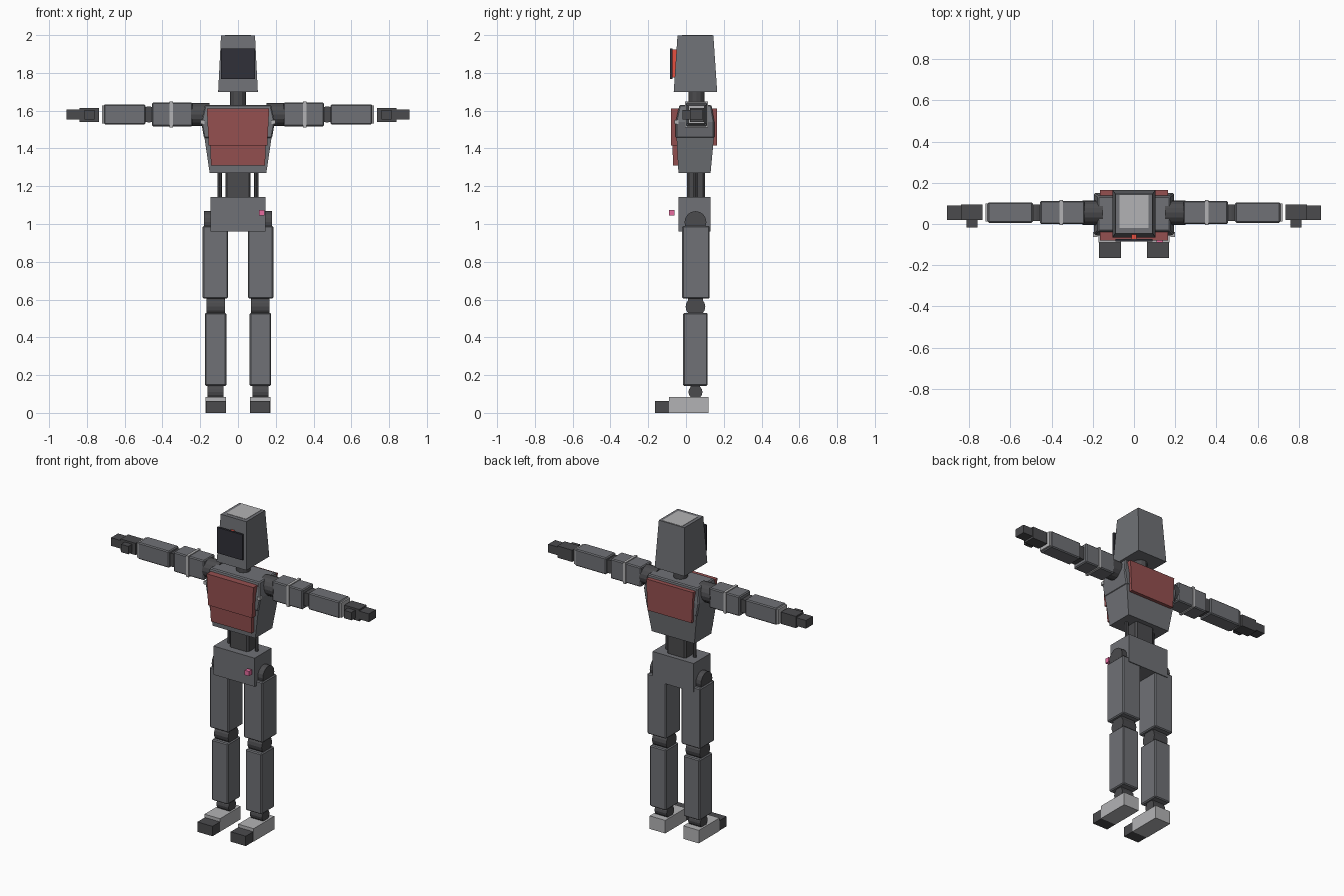
import bpy, bmesh, math
from mathutils import Matrix

if "Cube" in bpy.data.objects:
    bpy.data.objects.remove(bpy.data.objects["Cube"])


def material(name, rgb):
    m = bpy.data.materials.new(name)
    m.diffuse_color = (*rgb, 1)
    m.use_nodes = True
    m.node_tree.nodes["Principled BSDF"].inputs["Base Color"].default_value = m.diffuse_color
    return m


GREY = material("armour_grey", (0.16, 0.165, 0.18))
DARK = material("joint_dark", (0.07, 0.07, 0.075))
BLACK = material("visor_black", (0.03, 0.03, 0.04))
LIGHT = material("trim_light", (0.45, 0.45, 0.46))
RED = material("panel_red", (0.3, 0.08, 0.08))
GLOW = material("glow_red", (0.8, 0.08, 0.05))
PINK = material("tag_pink", (0.8, 0.15, 0.35))


def finish(name, bm, mat):
    bmesh.ops.recalc_face_normals(bm, faces=bm.faces)
    me = bpy.data.meshes.new(name)
    bm.to_mesh(me)
    bm.free()
    me.materials.append(mat)
    ob = bpy.data.objects.new(name, me)
    bpy.context.collection.objects.link(ob)
    return ob


def loft(name, sections, mat, bevel=0):
    """Rectangular sections (z, x0, x1, y0, y1) joined from bottom to top."""
    bm = bmesh.new()
    rings = [[bm.verts.new(p) for p in ((x0, y0, z), (x1, y0, z), (x1, y1, z), (x0, y1, z))]
             for z, x0, x1, y0, y1 in sections]
    bm.faces.new(rings[0])
    bm.faces.new(rings[-1])
    for a, b in zip(rings, rings[1:]):
        for i in range(4):
            j = (i + 1) % 4
            bm.faces.new((a[i], a[j], b[j], b[i]))
    ob = finish(name, bm, mat)
    if bevel:
        mod = ob.modifiers.new("edge_chamfer", 'BEVEL')
        mod.width = bevel
        mod.segments = 1
    return ob


def box(name, x, y, z, mat, bevel=0):
    x = sorted(x)
    return loft(name, [(z[0], *x, *y), (z[1], *x, *y)], mat, bevel)


def cyl(name, center, r, length, axis, mat, sides=16):
    bm = bmesh.new()
    rot = {'x': Matrix.Rotation(math.pi / 2, 4, 'Y'),
           'y': Matrix.Rotation(math.pi / 2, 4, 'X'), 'z': Matrix()}[axis]
    bmesh.ops.create_cone(bm, cap_ends=True, segments=sides, radius1=r, radius2=r,
                          depth=length, matrix=Matrix.Translation(center) @ rot)
    return finish(name, bm, mat)


# Head with top plate, visor and glowing strip
loft("head", [(1.70, -.105, .105, -.065, .165), (1.998, -.09, .09, -.045, .145)], GREY)
box("head_top_plate", (-.07, .07), (-.02, .14), (1.97, 2.0), LIGHT)
box("visor", (-.09, .09), (-.085, -.072), (1.767, 1.93), BLACK)
box("visor_light", (-.012, .012), (-.072, -.045), (1.775, 1.925), GLOW)
cyl("neck", (0, .055, 1.665), .042, .12, 'z', DARK, 12)

# Torso
loft("upper_chest", [(1.455, -.18, .18, -.055, .15), (1.54, -.195, .195, -.055, .15),
                     (1.63, -.175, .175, -.035, .135)], GREY, .006)
loft("lower_chest", [(1.27, -.15, .15, -.04, .13), (1.46, -.178, .178, -.05, .148)], GREY)
loft("chest_panel", [(1.415, -.155, .155, -.08, -.04), (1.612, -.165, .165, -.08, -.03)], RED)
loft("belly_panel", [(1.31, -.143, .143, -.068, -.035), (1.415, -.147, .147, -.072, -.035)], RED)
loft("back_panel", [(1.415, -.155, .155, .13, .165), (1.612, -.165, .165, .12, .165)], RED)

# Waist and pelvis
box("waist", (-.067, .067), (.005, .1), (1.13, 1.28), DARK, .01)
box("pelvis", (-.145, .145), (-.04, .13), (.96, 1.142), GREY)
box("hip_tag", (.11, .14), (-.09, -.06), (1.045, 1.075), PINK)

for side, s in (("left", 1), ("right", -1)):
    def sbox(name, x0, x1, y, z, mat, bevel=0):
        return box(f"{side}_{name}", (s * x0, s * x1), y, z, mat, bevel)

    def scyl(name, x, y, z, r, length, axis, mat=DARK, sides=16):
        return cyl(f"{side}_{name}", (s * x, y, z), r, length, axis, mat, sides)

    scyl("waist_rod", .097, .05, 1.205, .011, .15, 'z', DARK, 8)
    sbox("chest_clip", .178, .198, (-.062, -.04), (1.53, 1.55), LIGHT)

    # Arm
    scyl("shoulder_joint", .2, .055, 1.58, .06, .1, 'x')
    sbox("upper_arm", .24, .455, (0, .112), (1.517, 1.643), GREY, .006)
    sbox("arm_band", .345, .362, (-.005, .117), (1.512, 1.648), LIGHT)
    scyl("elbow", .472, .055, 1.58, .043, .08, 'y')
    sbox("forearm", .49, .71, (.006, .105), (1.527, 1.633), GREY, .006)
    sbox("cuff", .705, .72, (.012, .099), (1.533, 1.627), LIGHT)
    sbox("palm", .735, .84, (.02, .095), (1.54, 1.615), DARK)
    sbox("fingers", .84, .908, (.02, .09), (1.553, 1.605), DARK)
    sbox("thumb", .76, .812, (-.018, .02), (1.553, 1.603), DARK)

    # Leg
    scyl("hip_joint", .135, .05, 1.01, .058, .09, 'x')
    sbox("thigh", .053, .187, (-.02, .125), (.605, .99), GREY, .006)
    scyl("knee", .118, .05, .562, .052, .1, 'x')
    sbox("knee_core", .072, .168, (.01, .09), (.52, .61), DARK)
    sbox("shin", .062, .176, (-.015, .115), (.143, .53), GREY, .006)
    scyl("ankle", .118, .05, .11, .037, .085, 'x')
    sbox("ankle_core", .078, .158, (.025, .075), (.08, .145), DARK)
    sbox("foot", .064, .173, (-.09, .118), (0, .083), LIGHT)
    sbox("toe", .064, .17, (-.165, -.09), (0, .063), DARK)
